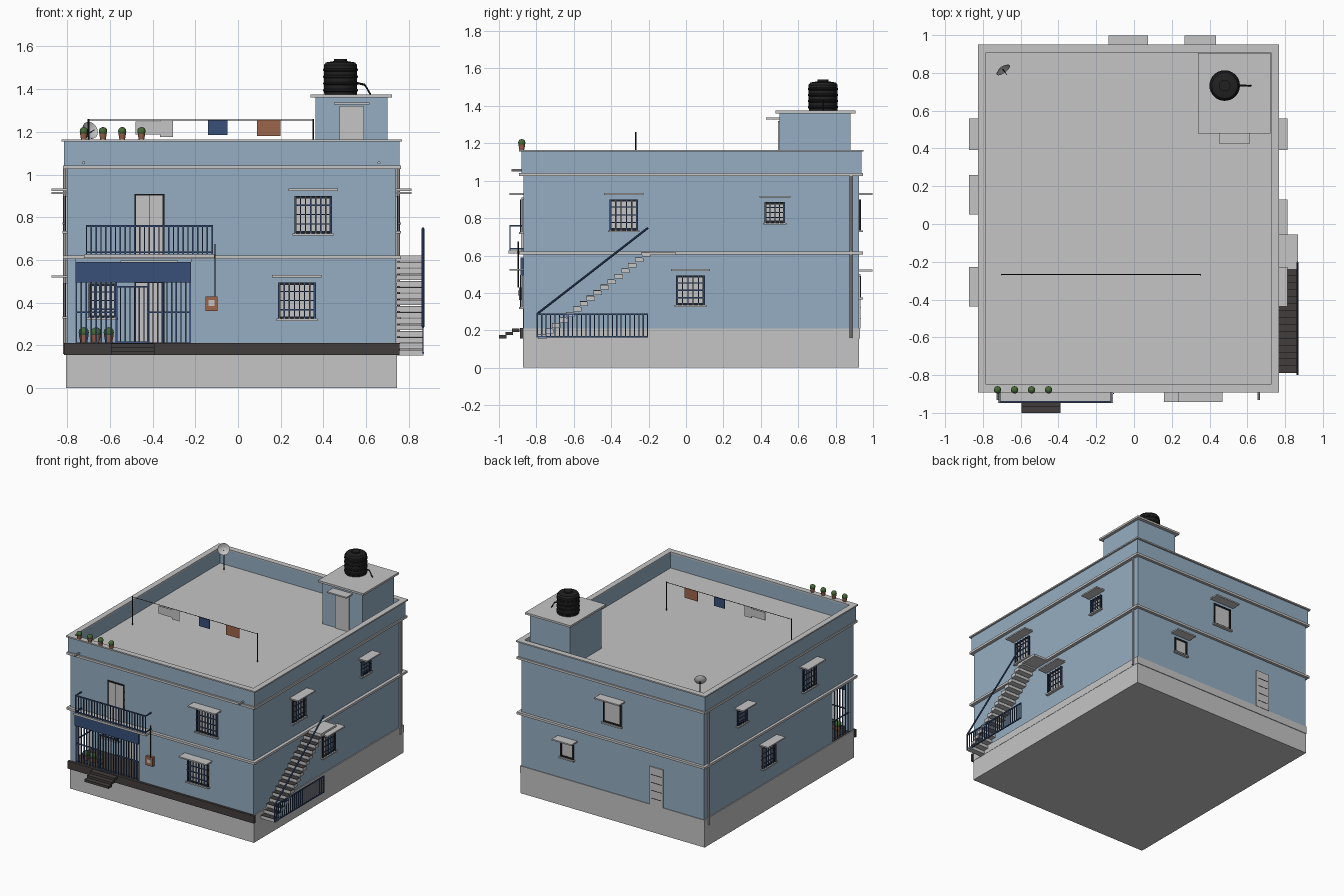
import bpy, bmesh, math
from mathutils import Matrix, Vector

if "Cube" in bpy.data.objects:
    bpy.data.objects.remove(bpy.data.objects["Cube"])


def material(name, r, g, b):
    m = bpy.data.materials.new(name)
    m.use_nodes = True
    m.diffuse_color = (r, g, b, 1)
    m.node_tree.nodes["Principled BSDF"].inputs["Base Color"].default_value = (r, g, b, 1)
    return m


WALL = material("blue wall paint", .30, .42, .54)
GREY = material("pale concrete", .56, .56, .56)
DARK = material("dark stone", .055, .048, .045)
NAVY = material("navy metal", .04, .08, .19)
CLAY = material("terracotta", .33, .13, .07)
LEAF = material("leaf green", .06, .14, .035)
BLACK = material("black plastic", .015, .015, .015)

# Wall frames: local x runs along the wall, local -y points outward
FRONT, RIGHT, LEFT, BACK = [
    Matrix.Translation(p) @ Matrix.Rotation(math.radians(a), 4, "Z")
    for p, a in [((0, -.87, 0), 0), ((.74, 0, 0), 90), ((-.80, 0, 0), -90), ((0, .925, 0), 180)]]
PORCH = Matrix.Translation((0, -.62, 0))
ID = Matrix.Identity(4)


def finish(name, mat, bm, m=ID, smooth=False):
    bmesh.ops.recalc_face_normals(bm, faces=bm.faces)
    me = bpy.data.meshes.new(name)
    bm.to_mesh(me)
    bm.free()
    me.materials.append(mat)
    ob = bpy.data.objects.new(name, me)
    ob.matrix_world = m
    bpy.context.collection.objects.link(ob)
    if smooth:
        bpy.ops.object.select_all(action="DESELECT")
        ob.select_set(True)
        bpy.context.view_layer.objects.active = ob
        bpy.ops.object.shade_smooth_by_angle()
    return ob


def boxes(name, mat, items, m=ID):
    bm = bmesh.new()
    for x0, x1, y0, y1, z0, z1 in items:
        t = Matrix.Translation(((x0 + x1) / 2, (y0 + y1) / 2, (z0 + z1) / 2))
        bmesh.ops.create_cube(bm, size=1, matrix=t @ Matrix.Diagonal((x1 - x0, y1 - y0, z1 - z0, 1)))
    return finish(name, mat, bm, m)


def rod(name, mat, a, b, r, sides=8):
    a, b = Vector(a), Vector(b)
    d = b - a
    bm = bmesh.new()
    bmesh.ops.create_cone(bm, cap_ends=True, segments=sides, radius1=r, radius2=r, depth=d.length)
    rot = d.to_track_quat("Z", "Y").to_matrix().to_4x4()
    return finish(name, mat, bm, Matrix.Translation((a + b) / 2) @ rot, True)


def lathe(name, mat, profile, m, sides=24):
    bm = bmesh.new()
    vs = [bm.verts.new((r, 0, z)) for r, z in profile]
    es = [bm.edges.new(p) for p in zip(vs, vs[1:])]
    bmesh.ops.spin(bm, geom=vs + es, cent=(0, 0, 0), axis=(0, 0, 1), angle=math.tau, steps=sides)
    bmesh.ops.remove_doubles(bm, verts=bm.verts, dist=.0002)
    return finish(name, mat, bm, m, True)


def ring(x0, x1, y0, y1, z0, z1, t):
    return [(x0, x1, y0, y0 + t, z0, z1), (x0, x1, y1 - t, y1, z0, z1),
            (x0, x0 + t, y0 + t, y1 - t, z0, z1), (x1 - t, x1, y0 + t, y1 - t, z0, z1)]


def frame(u0, u1, z0, z1, d0, d1, t):
    return [(u0, u0 + t, d0, d1, z0, z1), (u1 - t, u1, d0, d1, z0, z1),
            (u0, u1, d0, d1, z0, z0 + t), (u0, u1, d0, d1, z1 - t, z1)]


def bars(u0, u1, z0, z1, n, y, r=.003):
    return [(u - r, u + r, y - r, y + r, z0, z1)
            for u in (u0 + (u1 - u0) * i / (n - 1) for i in range(n))]


def window(name, wall, u, w, z0, z1, n=6, shade=True):
    a, b = u - w / 2, u + w / 2
    boxes(name + "_pane", GREY, [(a, b, -.004, 0, z0, z1)], wall)
    boxes(name + "_frame", BLACK, frame(a, b, z0, z1, -.010, 0, .011), wall)
    if n:
        h = z1 - z0
        rails = [(a, b, -.016, -.011, z0 + h * k - .003, z0 + h * k + .003) for k in (.25, .5, .75)]
        boxes(name + "_grille", NAVY, bars(a + .005, b - .005, z0, z1, n, -.014) + rails, wall)
    boxes(name + "_sill", GREY, [(a - .008, b + .008, -.022, 0, z0 - .01, z0)], wall)
    if shade:
        boxes(name + "_sunshade", GREY, [(a - .028, b + .028, -.073, 0, z1 + .024, z1 + .034)], wall)


def door(name, wall, a, b, z0, z1):
    boxes(name + "_leaf", GREY, [(a, b, -.006, 0, z0, z1)], wall)
    boxes(name + "_frame", BLACK, frame(a, b, z0, z1, -.01, 0, .008)[:2]
          + [(a, b, -.01, 0, z1 - .008, z1)], wall)
    mid = (a + b) / 2
    boxes(name + "_seam", BLACK, [(mid - .001, mid + .001, -.008, 0, z0, z1)], wall)


def plant(x, y, z, s):
    lathe("plant_pot", CLAY, [(0, 0), (.013 * s, 0), (.018 * s, .028 * s), (0, .028 * s)],
          Matrix.Translation((x, y, z)), 12)
    bm = bmesh.new()
    bmesh.ops.create_icosphere(bm, subdivisions=2, radius=.02 * s)
    finish("plant_leaves", LEAF, bm, Matrix.Translation((x, y, z + .038 * s)), True)


# Plinth, storeys and bands; the ground floor leaves an open corner porch
boxes("plinth", GREY, [(-.805, .745, -.872, .925, 0, .155), (-.807, .747, -.872, .93, .155, .21)])
boxes("porch_floor", DARK, [(-.815, .755, -.888, -.868, .155, .212),
                            (-.80, -.22, -.868, -.62, .2, .213)])
boxes("ground_floor_walls", WALL, [(-.80, .74, -.62, .925, .2, .61), (-.22, .74, -.87, -.62, .2, .61),
                                   (-.80, -.76, -.87, -.83, .2, .61)])
boxes("upper_floor_walls", WALL, [(-.80, .74, -.87, .925, .605, 1.03)])
boxes("storey_band", GREY, [(-.82, .764, -.893, .946, .605, .622)])
boxes("roof_slab", GREY, [(-.82, .764, -.893, .946, 1.025, 1.042)])
boxes("parapet", WALL, ring(-.815, .755, -.88, .937, 1.04, 1.157, .03))
boxes("parapet_coping", GREY, ring(-.826, .768, -.892, .95, 1.155, 1.165, .043))

# Windows and doors
window("front_upper_window", FRONT, .352, .176, .725, .9, 8)
window("front_lower_window", FRONT, .276, .176, .325, .495, 8)
window("porch_window", PORCH, -.635, .13, .33, .49, 6, False)
for side, wall, s in (("right", RIGHT, 1), ("left", LEFT, -1)):
    window(side + "_upper_window", wall, -.333 * s, .153, .735, .9)
    window(side + "_small_window", wall, .475 * s, .11, .775, .885, 5)
window("right_lower_window", RIGHT, .024, .153, .335, .493)
window("left_lower_window", LEFT, -.155, .153, .335, .493)
window("back_upper_window", BACK, .03, .153, .735, .9, 0)
window("back_lower_window", BACK, -.35, .11, .375, .49, 0)
door("balcony_door", FRONT, -.485, -.345, .622, .91)
door("porch_door", PORCH, -.485, -.345, .212, .50)
boxes("porch_door_sunshade", GREY, [(-.55, -.28, -.06, 0, .585, .597)], PORCH)
boxes("back_door", GREY, [(.345, .46, -.008, 0, .21, .50)], BACK)
boxes("back_door_slats", BLACK, [(.36, .445, -.010, 0, z, z + .003) for z in (.26, .32, .38, .44)], BACK)

# Porch grille, gate and valance
boxes("porch_valance", NAVY, [(-.76, -.22, -.884, -.866, .495, .59)])
boxes("porch_grille", NAVY, bars(-.757, -.57, .212, .5, 9, -.868) + bars(-.42, -.223, .212, .5, 10, -.868)
      + [(-.76, -.57, -.871, -.865, .352, .36), (-.42, -.22, -.871, -.865, .352, .36)])
boxes("porch_gate", NAVY, frame(-.57, -.42, .212, .478, -.872, -.864, .007)
      + bars(-.55, -.44, .212, .478, 6, -.868))
boxes("porch_side_grille", NAVY, bars(.63, .82, .212, .605, 7, .01)
      + [(.62, .83, .007, .013, .352, .36)], LEFT)
for x in (-.722, -.665, -.605):
    plant(x, -.80, .213, 1.25)
boxes("front_steps", DARK, [(-.595, -.39, -1 + .035 * i, -.96 + .035 * i, .156 + .018 * i, .174 + .018 * i)
                            for i in range(3)])

# Balcony
boxes("balcony_slab", GREY, [(-.72, -.11, -.948, -.87, .61, .626)])
rail = [(-.712, -.118, -.944, -.936, z, z + .008) for z in (.632, .755)]
rail += [(x - .003, x + .003, -.94, -.87, z, z + .008) for x in (-.709, -.121) for z in (.632, .755)]
boxes("balcony_railing", NAVY, bars(-.709, -.121, .626, .76, 27, -.94) + rail)

# Side stair with landing, handrail and guard railing
steps = [(-.79 + .037 * i, .18 + .0293 * i) for i in range(16)]
boxes("stair_steps", GREY, [(.742, .868, y, y + .045, z - .026, z - .003) for y, z in steps])
boxes("stair_treads", DARK, [(.742, .868, y, y + .038, z - .003, z) for y, z in steps])
boxes("stair_landing", GREY, [(.742, .868, -.24, -.055, .604, .62)])
rod("stair_handrail", NAVY, (.866, -.797, .287), (.866, -.203, .748), .006)
boxes("stair_guard_railing", NAVY, bars(-.795, -.205, .163, .288, 26, -.126)
      + [(-.797, -.203, -.13, -.122, z, z + .008) for z in (.162, .281)], RIGHT)

# Meter box, cable, drainpipes and roof spouts
boxes("meter_box", CLAY, [(-.152, -.095, -.893, -.87, .362, .43)])
boxes("meter_dial", GREY, [(-.137, -.11, -.897, -.89, .385, .412)])
rod("meter_cable", BLACK, (-.108, -.897, .43), (-.108, -.897, .675), .003)
for x in (-.81, .75):
    rod("drainpipe", GREY, (x, .882, .16), (x, .882, 1.03), .008)
for x in (-.722, .66):
    rod("roof_spout", GREY, (x, -.87, 1.055), (x, -.933, 1.055), .007)

# Stair room on the roof
boxes("stair_room", WALL, [(.362, .70, .50, .88, 1.04, 1.362)])
boxes("stair_room_roof", GREY, [(.34, .722, .478, .905, 1.36, 1.375)])
boxes("stair_room_door", GREY, [(.474, .59, .492, .50, 1.042, 1.32)])
boxes("stair_room_sunshade", GREY, [(.45, .615, .427, .50, 1.328, 1.338)])

# Ribbed water tank
profile = [(0, 0), (.076, 0)]
for i in range(4):
    z = .012 + .032 * i
    profile += [(.077, z), (.081, z + .004), (.081, z + .01), (.077, z + .014)]
profile += [(.077, .138), (.068, .15), (.03, .156), (.03, .166), (0, .166)]
lathe("water_tank", BLACK, profile, Matrix.Translation((.48, .733, 1.375)), 32)
rod("tank_pipe_top", BLACK, (.55, .733, 1.43), (.594, .733, 1.42), .005)
rod("tank_pipe", BLACK, (.594, .733, 1.42), (.62, .733, 1.375), .004)

# Satellite dish
aim = Vector((.55, -.75, .35)).normalized()
rot = aim.to_track_quat("Z", "Y").to_matrix().to_4x4()
lathe("dish", GREY, [(0, -.012), (.022, -.008), (.042, .004), (.042, .007), (.022, -.005), (0, -.009)],
      Matrix.Translation((-.695, .82, 1.205)) @ rot)
rod("dish_post", BLACK, (-.70, .83, 1.04), (-.70, .83, 1.2), .004)
rod("dish_feed", BLACK, Vector((-.695, .82, 1.195)), Vector((-.695, .82, 1.195)) + aim * .04, .002)

# Clothesline with washing
for x in (-.70, .352):
    rod("line_post", BLACK, (x, -.268, 1.04), (x, -.268, 1.26), .004)
rod("clothesline", BLACK, (-.70, -.268, 1.255), (.352, -.268, 1.255), .002)
boxes("washing_shirt", GREY, [(-.48, -.365, -.27, -.266, 1.188, 1.248), (-.365, -.305, -.27, -.266, 1.175, 1.255)])
boxes("washing_cloth", NAVY, [(-.14, -.05, -.27, -.266, 1.185, 1.252)])
boxes("washing_towel", CLAY, [(.088, .2, -.27, -.266, 1.18, 1.255)])

# Potted plants on the parapet
for i in range(4):
    plant(-.722 + .09 * i, -.878, 1.165, 1)
